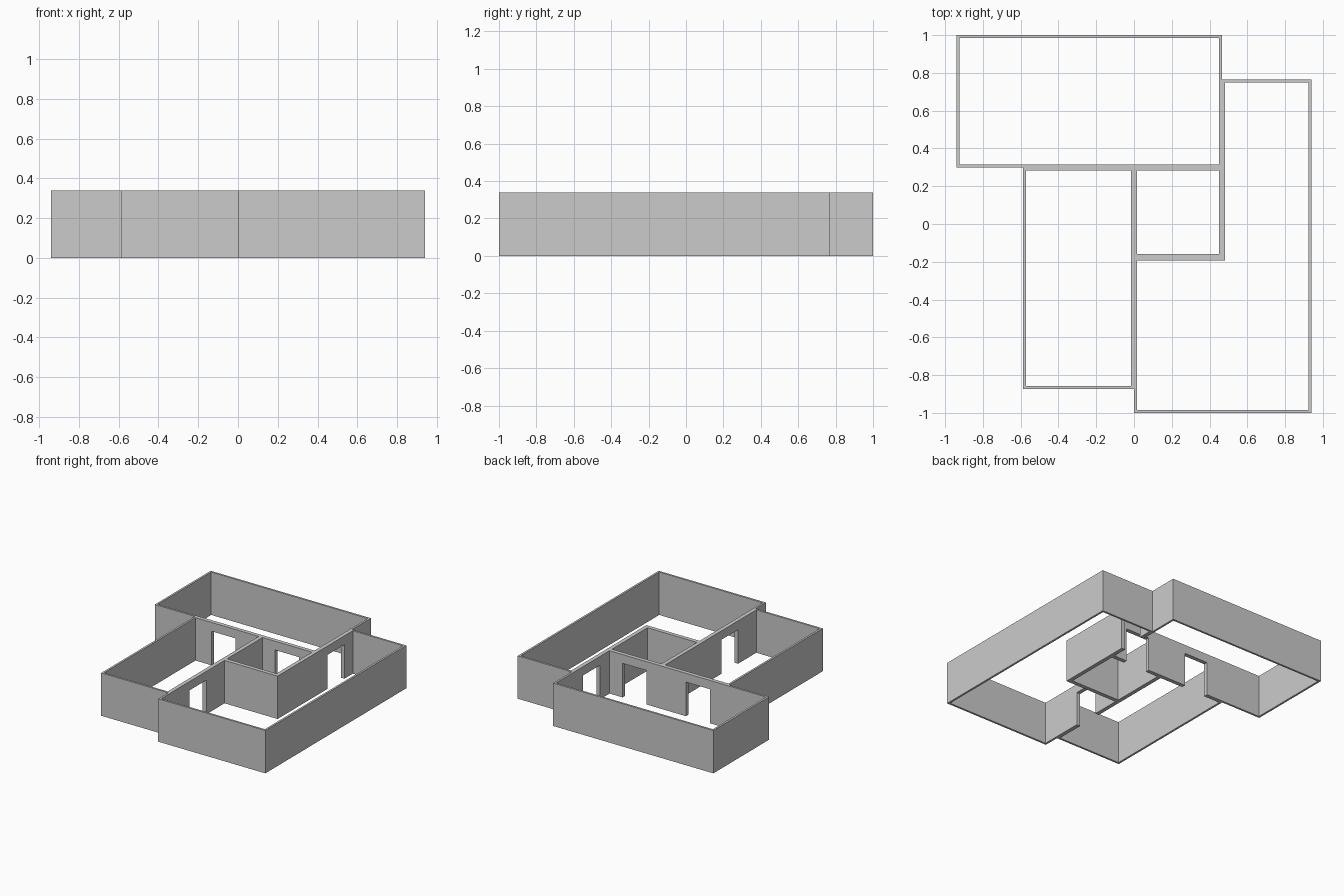
import bpy, bmesh
from mathutils import Vector

if "Cube" in bpy.data.objects:
    bpy.data.objects.remove(bpy.data.objects["Cube"])

H = 0.34        # wall height
T = 0.016       # wall thickness, inward from each room outline
DOOR_H = 0.27


def inset(outline, t):
    """Mitred inward offset of a counter-clockwise outline."""
    result = []
    n = len(outline)
    for i in range(n):
        p, c, q = (Vector(outline[(i + k) % n]) for k in (-1, 0, 1))
        a, b = (c - p).normalized(), (q - c).normalized()
        na, nb = Vector((-a.y, a.x)), Vector((-b.y, b.x))
        result.append(c + (na + nb) * t / (1 + na.dot(nb)))
    return result


def add_object(name, bm):
    bmesh.ops.recalc_face_normals(bm, faces=bm.faces)
    mesh = bpy.data.meshes.new(name)
    bm.to_mesh(mesh)
    bm.free()
    ob = bpy.data.objects.new(name, mesh)
    bpy.context.collection.objects.link(ob)
    return ob


def room(name, outline, doors):
    """Hollow ring of walls, open above and below, with doors cut through."""
    bm = bmesh.new()
    rings = [[bm.verts.new((p[0], p[1], z)) for p in loop]
             for loop, z in ((outline, 0), (outline, H),
                             (inset(outline, T), H), (inset(outline, T), 0))]
    n = len(outline)
    for k in range(4):
        a, b = rings[k], rings[(k + 1) % 4]
        for i in range(n):
            j = (i + 1) % n
            bm.faces.new((a[i], a[j], b[j], b[i]))
    ob = add_object(name, bm)
    for door in doors:
        mod = ob.modifiers.new("doorway", 'BOOLEAN')
        mod.operation = 'DIFFERENCE'
        mod.solver = 'EXACT'
        mod.object = door


def doorway(name, x, y, along_x):
    """Hidden cutter box, long side along its wall."""
    bm = bmesh.new()
    bmesh.ops.create_cube(bm, size=1)
    size = (0.21, 0.08) if along_x else (0.08, 0.21)
    for v in bm.verts:
        v.co = (x + v.co.x * size[0], y + v.co.y * size[1],
                DOOR_H if v.co.z > 0 else -0.1)
    ob = add_object(name, bm)
    ob.hide_render = True
    ob.hide_set(True)
    ob.display_type = 'WIRE'
    return ob


def rect(x0, y0, x1, y1):
    return [(x0, y0), (x1, y0), (x1, y1), (x0, y1)]


# Doorways in the shared walls
back_left = doorway("left_to_back_doorway", -0.325, 0.30, True)
back_small = doorway("small_to_back_doorway", 0.23, 0.30, True)
back_right = doorway("right_to_back_doorway", 0.466, 0.54, False)
left_right = doorway("left_to_right_doorway", 0, -0.525, False)

# Four rooms meeting along common wall lines
room("back_room_walls", rect(-0.94, 0.30, 0.466, 1.0),
     [back_left, back_small, back_right])
room("left_room_walls", rect(-0.588, -0.874, 0, 0.30), [back_left, left_right])
room("small_room_walls", rect(0, -0.176, 0.466, 0.30), [back_small])
room("right_room_walls",
     [(0, -1), (0.94, -1), (0.94, 0.766), (0.466, 0.766),
      (0.466, -0.176), (0, -0.176)],
     [back_right, left_right])
